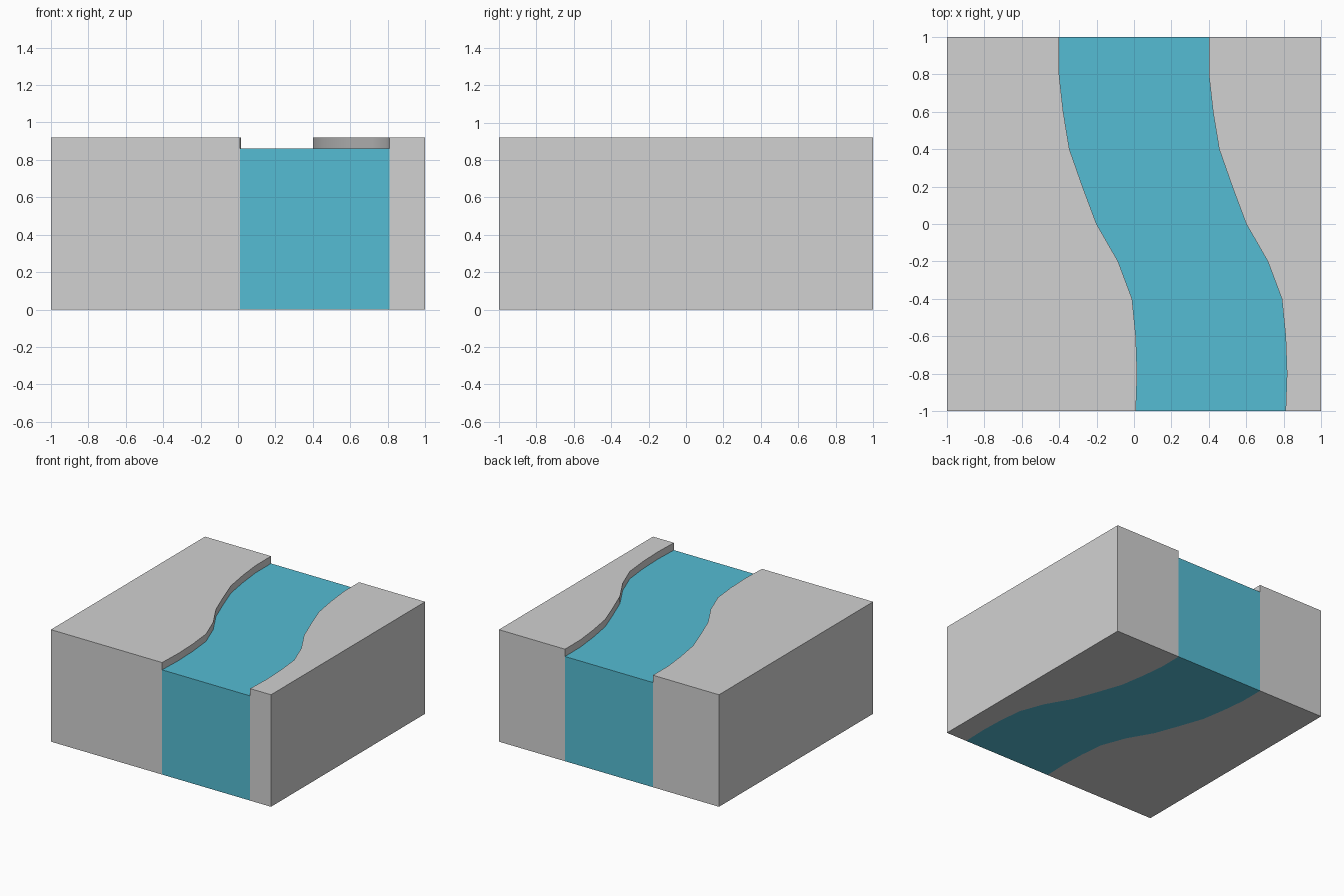
import bpy, bmesh, math

if "Cube" in bpy.data.objects:
    bpy.data.objects.remove(bpy.data.objects["Cube"])


def material(name, rgb):
    m = bpy.data.materials.new(name)
    m.diffuse_color = (*rgb, 1)
    m.use_nodes = True
    m.node_tree.nodes["Principled BSDF"].inputs["Base Color"].default_value = m.diffuse_color
    return m


BANK_TOP, WATER_TOP, WIDTH = 0.92, 0.86, 0.8
# left shoreline x, evenly spaced from front (y = -1) to back (y = 1)
SHORE = [0.01, 0.017, 0.01, -0.01, -0.085, -0.2, -0.275, -0.345, -0.378, -0.4, -0.4]

bm = bmesh.new()

# cross-section repeated along the winding river
rings = []
for i, l in enumerate(SHORE):
    y, r = -1 + 0.2 * i, l + WIDTH
    section = [(-1, 0), (l, 0), (r, 0), (1, 0), (1, BANK_TOP), (r, BANK_TOP),
               (r, WATER_TOP), (l, WATER_TOP), (l, BANK_TOP), (-1, BANK_TOP)]
    rings.append([bm.verts.new((x, y, z)) for x, z in section])

# top, bottom and side surfaces; strips 1 and 6 are water
for a, b in zip(rings, rings[1:]):
    for k in range(10):
        n = (k + 1) % 10
        bm.faces.new((a[k], b[k], b[n], a[n])).material_index = int(k in (1, 6))

# end walls: left bank, water, right bank
for ring in (rings[0], rings[-1]):
    for ids, mat in (((0, 1, 7, 8, 9), 0), ((1, 2, 6, 7), 1), ((2, 3, 4, 5, 6), 0)):
        bm.faces.new([ring[i] for i in ids]).material_index = mat

bmesh.ops.recalc_face_normals(bm, faces=bm.faces)
# merge coplanar strips of the same colour
bmesh.ops.dissolve_limit(bm, angle_limit=math.radians(0.2), verts=bm.verts,
                         edges=bm.edges, delimit={'MATERIAL'})

mesh = bpy.data.meshes.new("river_block")
bm.to_mesh(mesh)
bm.free()
mesh.materials.append(material("stone grey", (0.64, 0.64, 0.64)))
mesh.materials.append(material("water blue", (0.09, 0.505, 0.655)))
obj = bpy.data.objects.new("river_block", mesh)
bpy.context.collection.objects.link(obj)
bpy.context.view_layer.objects.active = obj
obj.select_set(True)
bpy.ops.object.shade_smooth_by_angle(angle=math.radians(30))
